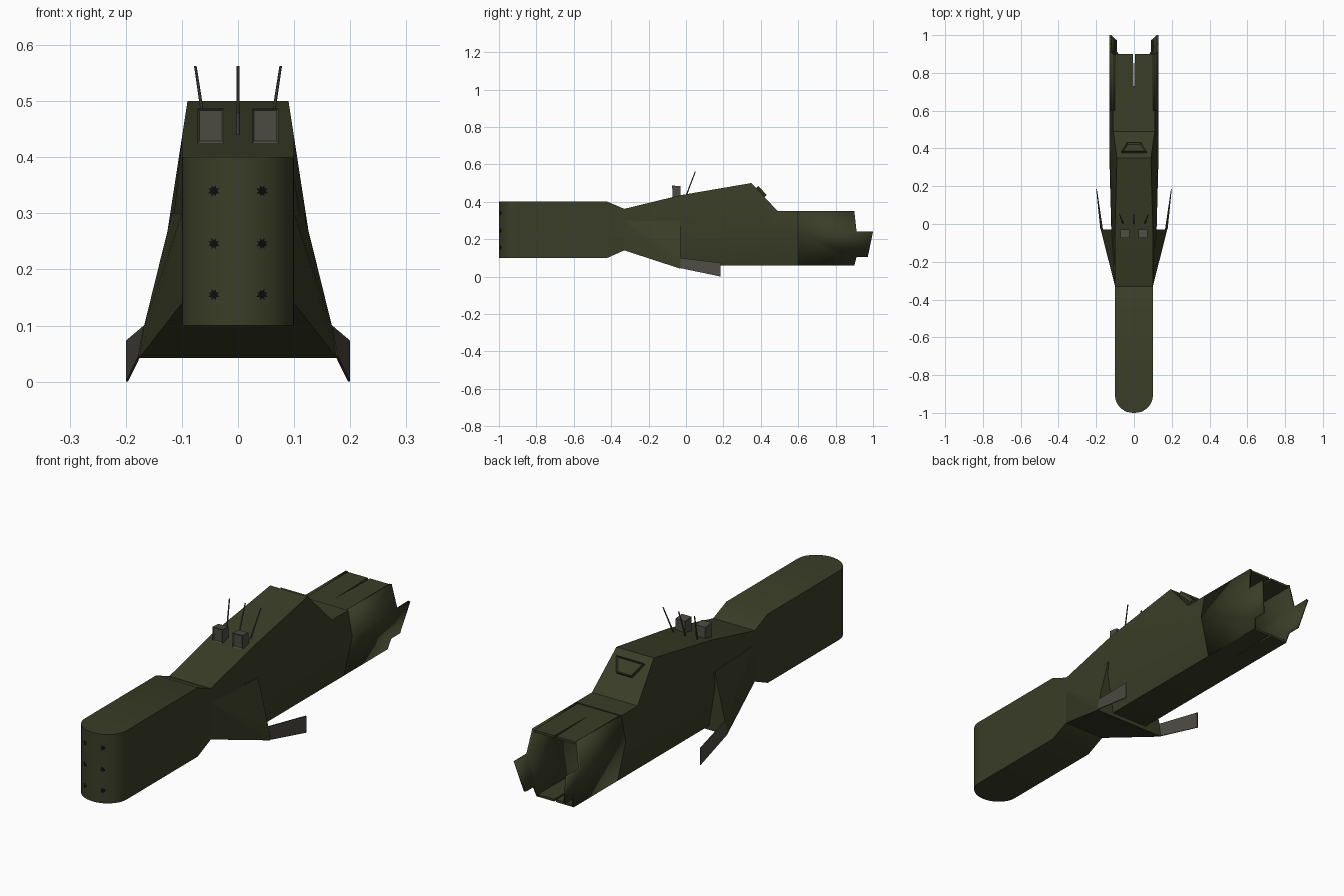
import bpy, bmesh, math
from mathutils import Vector

if "Cube" in bpy.data.objects:
    bpy.data.objects.remove(bpy.data.objects["Cube"])


def material(name, rgb):
    m = bpy.data.materials.new(name)
    m.diffuse_color = (*rgb, 1)
    m.use_nodes = True
    m.node_tree.nodes["Principled BSDF"].inputs["Base Color"].default_value = m.diffuse_color
    return m


GREEN = material("olive green", (0.042, 0.047, 0.020))
GREY = material("warm grey", (0.072, 0.070, 0.055))
BLACK = material("port black", (0.004, 0.004, 0.004))


def finish(name, bm, mat, mirror=False, thick=0, smooth=None, recalc=True):
    bmesh.ops.remove_doubles(bm, verts=bm.verts, dist=1e-5)
    if recalc:
        bmesh.ops.recalc_face_normals(bm, faces=bm.faces)
    me = bpy.data.meshes.new(name)
    bm.to_mesh(me)
    bm.free()
    ob = bpy.data.objects.new(name, me)
    bpy.context.collection.objects.link(ob)
    me.materials.append(mat)
    if thick:
        s = ob.modifiers.new("Thickness", 'SOLIDIFY')
        s.thickness = thick
        s.offset = -1
    if mirror:
        ob.modifiers.new("Mirror", 'MIRROR').use_clip = False
    if smooth:
        bpy.ops.object.select_all(action='DESELECT')
        ob.select_set(True)
        bpy.context.view_layer.objects.active = ob
        bpy.ops.object.shade_smooth_by_angle(angle=math.radians(smooth))
    return ob


def prism(bm, pts, offset):
    """Closed solid from a polygon pushed along an offset vector."""
    a = [bm.verts.new(p) for p in pts]
    b = [bm.verts.new(Vector(p) + Vector(offset)) for p in pts]
    n = len(a)
    cap = bm.faces.new(a)
    top = bm.faces.new(b[::-1])
    for i in range(n):
        bm.faces.new((a[i], b[i], b[(i + 1) % n], a[(i + 1) % n]))
    return cap, top


# Hull: lofted six-sided sections, (y, top x, top z, mid x, mid z, low x, low z)
sections = []
for i in range(11):
    t = math.pi / 2 * i / 10
    x = 0.1 * math.sin(t)
    sections.append((-0.91 - 0.09 * math.cos(t), x, 0.4, x, 0.25, x, 0.1))
sections += [
    (-0.42, 0.1, 0.4, 0.1, 0.25, 0.1, 0.1),
    (-0.33, 0.1, 0.362, 0.1, 0.25, 0.1, 0.14),
    (-0.03, 0.1, 0.435, 0.12, 0.24, 0.09, 0.06),
    (0.35, 0.09, 0.5, 0.13, 0.24, 0.09, 0.06),
    (0.49, 0.11, 0.35, 0.13, 0.24, 0.09, 0.06),
    (0.60, 0.11, 0.35, 0.13, 0.24, 0.09, 0.06),
]
bm = bmesh.new()
rings = []
for y, tx, tz, mx, mz, lx, lz in sections:
    rings.append([bm.verts.new((px, y, pz)) for px, pz in
                  ((tx, tz), (mx, mz), (lx, lz), (-lx, lz), (-mx, mz), (-tx, tz))])
for a, b in zip(rings, rings[1:]):
    for i in range(6):
        j = (i + 1) % 6
        bm.faces.new((a[i], a[j], b[j], b[i]))
bm.faces.new(rings[-1])
bmesh.ops.dissolve_degenerate(bm, dist=1e-5, edges=bm.edges)
finish("hull", bm, GREEN, smooth=30)

# Flared wedge under the middle of the hull
bm = bmesh.new()
for s in (-1, 1):
    for x, y, z in ((0.1, -0.33, 0.14), (0.1, -0.33, 0.3), (0.118, -0.03, 0.3),
                    (0.168, -0.03, 0.097), (0.176, -0.03, 0.042)):
        bm.verts.new((s * x, y, z))
bmesh.ops.convex_hull(bm, input=bm.verts)
finish("flared_wedge", bm, GREEN)

# Small grey fins trailing from the wedge tips
bm = bmesh.new()
prism(bm, [(0.168, -0.03, 0.1), (0.2, 0.185, 0.073), (0.2, 0.185, 0.0),
           (0.178, -0.03, 0.045)], (-0.004, 0, 0))
finish("fins", bm, GREY, mirror=True)


# Open tail: side plates with stepped rear prongs
def side_x(z):
    if z >= 0.24:
        return 0.13 - 0.02 * (z - 0.24) / 0.11
    return 0.13 - 0.04 * (0.24 - z) / 0.18


bm = bmesh.new()
upper = [(0.6, 0.24), (0.912, 0.24), (0.9, 0.35), (0.6, 0.35)]
lower = [(0.6, 0.06), (0.9, 0.06), (0.912, 0.105), (0.972, 0.105),
         (1.0, 0.24), (0.912, 0.24), (0.6, 0.24)]
for outline in (upper, lower):
    bm.faces.new([bm.verts.new((side_x(z), y, z)) for y, z in outline])
finish("tail_side_plates", bm, GREEN, mirror=True, thick=0.01,
       smooth=30, recalc=False)

# Tail roof and floor, each split by a narrow tapering slit
for name, z, w, dz in (("tail_roof", 0.346, 0.106, -0.01),
                       ("tail_floor", 0.06, 0.09, 0.01)):
    bm = bmesh.new()
    prism(bm, [(0, 0.6, z), (w, 0.6, z), (w, 0.9, z), (0.005, 0.9, z),
               (0, 0.67, z)], (0, 0, dz))
    finish(name, bm, GREEN, mirror=True)

# Rear window: raised trapezoid with a sunken pane on the hump's back slope
slope = Vector((0, 0.14, -0.15))
normal = Vector((0, 0.15, 0.14)).normalized()


def on_slope(x, y):
    return Vector((x, 0.35, 0.5)) + slope * ((y - 0.35) / 0.14)


bm = bmesh.new()
cap, top = prism(bm, [on_slope(x, y) for x, y in
                      ((-0.065, 0.375), (0.065, 0.375), (0.036, 0.42), (-0.036, 0.42))],
                 normal * 0.016)
bmesh.ops.recalc_face_normals(bm, faces=bm.faces)
bmesh.ops.inset_region(bm, faces=[top], thickness=0.008)
bmesh.ops.translate(bm, verts=top.verts, vec=normal * -0.008)
finish("rear_window", bm, GREEN)

# Sensor boxes on the deck, with an inset front panel
bm = bmesh.new()
cap, top = prism(bm, [(0.025, -0.072, 0.425), (0.072, -0.072, 0.425),
                      (0.072, -0.074, 0.487), (0.025, -0.074, 0.487)],
                 (0, 0.044, -0.004))
bmesh.ops.recalc_face_normals(bm, faces=bm.faces)
bmesh.ops.inset_region(bm, faces=[cap], thickness=0.005)
bmesh.ops.translate(bm, verts=cap.verts, vec=(0, 0.004, 0))
finish("sensor_boxes", bm, GREY, mirror=True)

# Three raked antennas
for name, base, tip in (("left_antenna", (-0.056, 0, 0.43), (-0.076, 0.05, 0.562)),
                        ("centre_antenna", (0, 0, 0.43), (0, 0.05, 0.562)),
                        ("right_antenna", (0.056, 0, 0.43), (0.076, 0.05, 0.562))):
    d = Vector(tip) - Vector(base)
    bm = bmesh.new()
    bmesh.ops.create_cone(bm, cap_ends=True, segments=8, radius1=0.0035,
                          radius2=0.0025, depth=d.length)
    bmesh.ops.rotate(bm, verts=bm.verts, matrix=d.to_track_quat('Z', 'Y').to_matrix())
    bmesh.ops.translate(bm, verts=bm.verts, vec=Vector(base) + d / 2)
    finish(name, bm, GREY, smooth=40)

# Six star-shaped black ports on the rounded nose
bm = bmesh.new()
for z in (0.155, 0.246, 0.34):
    pts = []
    for i in range(16):
        r = 0.011 if i % 2 else 0.006
        a = math.tau * i / 16
        x = 0.043 + r * math.cos(a)
        y = -0.91 - 0.09 * math.sqrt(1 - (x / 0.1) ** 2) - 0.001
        pts.append((x, y, z + r * math.sin(a)))
    prism(bm, pts, (0, 0.004, 0))
finish("nose_ports", bm, BLACK, mirror=True)
